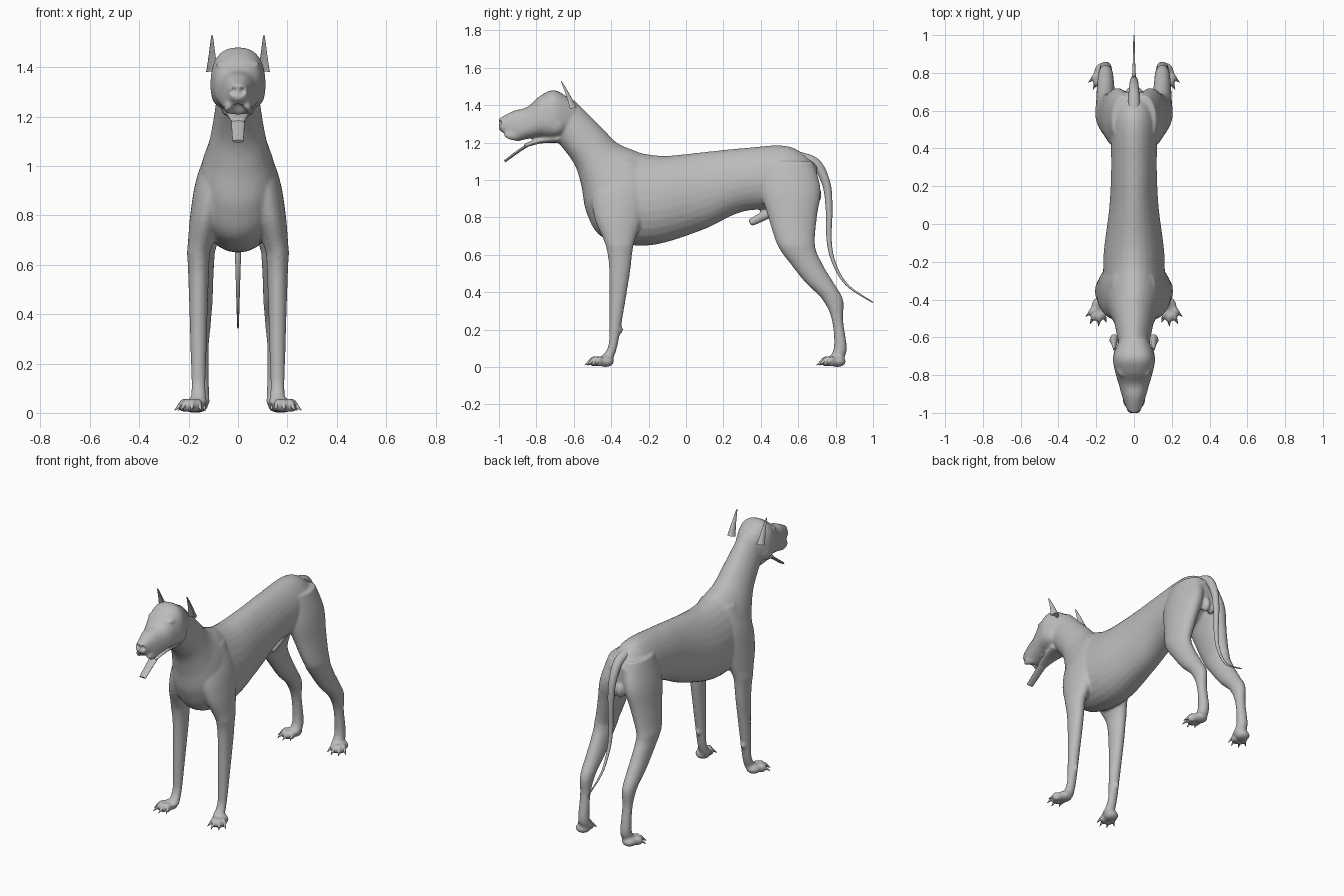
import bpy, bmesh, math
from mathutils import Vector, Matrix

cube = bpy.data.objects.get("Cube")
if cube:
    bpy.data.objects.remove(cube)

grey = bpy.data.materials.new("plain grey")
grey.use_nodes = True
colour = (.5, .5, .5, 1)
grey.diffuse_color = colour
grey.node_tree.nodes["Principled BSDF"].inputs["Base Color"].default_value = colour


def smooth_rows(rows, steps=6):
    """Catmull-Rom interpolation between the given rows of values."""
    out = []
    last = len(rows) - 1
    for i in range(last):
        before, start, end, after = (Vector(rows[min(max(k, 0), last)])
                                     for k in range(i - 1, i + 3))
        leave, arrive = (end - before) / 2, (after - start) / 2
        for step in range(steps):
            t = step / steps
            blend = t * t * (3 - 2 * t)
            out.append(start.lerp(end, blend) + leave * t * (1 - t) ** 2
                       - arrive * t * t * (1 - t))
    return out + [Vector(rows[last])]


def loft(bm, sections, side=1, square=1, egg=0, cup=1, segments=28):
    """Skin through sections: (near y, near z, far y, far z, centre x, half width)."""
    rings = []
    for near_y, near_z, far_y, far_z, centre, width in sections:
        ring = []
        for k in range(segments):
            angle = math.tau * k / segments
            u, v = (math.copysign(abs(c) ** square, c)
                    for c in (math.cos(angle), math.sin(angle)))
            u *= 1 - egg * v
            v = v if v > 0 else v * cup
            ring.append(bm.verts.new((side * (centre + width * u),
                                      (near_y + far_y + v * (far_y - near_y)) / 2,
                                      (near_z + far_z + v * (far_z - near_z)) / 2)))
        rings.append(ring)
    for low, high in zip(rings, rings[1:]):
        for k in range(segments):
            bm.faces.new((low[k - 1], low[k], high[k], high[k - 1]))
    bm.faces.new(rings[0])
    bm.faces.new(rings[-1])


def limb(bm, profile, centre, side):
    """Leg from level cuts (height, front, back); deeper cuts are wider and lean inward."""
    loft(bm, [(front, z, back, z, centre - .22 * max(0, z - .65), .02 + .18 * (back - front))
              for z, front, back in smooth_rows(profile)], side)


def tube(bm, path, start, end, flat=1, power=1, centre=0, side=1, cup=1):
    """Tapering tube along a path of (y, z) points, flattened across its thickness."""
    points = smooth_rows(path)
    last = len(points) - 1
    sections = []
    for i, point in enumerate(points):
        along = (points[min(i + 1, last)] - points[max(i - 1, 0)]).normalized()
        width = start + (end - start) * (i / last) ** power
        across = Vector((along.y, -along.x)) * width * flat
        sections.append((*(point - across), *(point + across), centre, width))
    loft(bm, sections, side, cup=cup)


def ball(bm, place, size, yaw=0):
    matrix = (Matrix.Translation(place) @ Matrix.Rotation(yaw, 4, "Z")
              @ Matrix.Diagonal((*size, 1)))
    bmesh.ops.create_uvsphere(bm, u_segments=20, v_segments=12, radius=1, matrix=matrix)


def claw(bm, start, end, radius):
    axis = end - start
    turn = axis.to_track_quat("Z", "Y").to_matrix().to_4x4()
    bmesh.ops.create_cone(bm, cap_ends=True, segments=10, radius1=radius,
                          radius2=radius / 8, depth=axis.length,
                          matrix=Matrix.Translation((start + end) / 2) @ turn)


def finish(bm, name):
    bmesh.ops.recalc_face_normals(bm, faces=bm.faces)
    mesh = bpy.data.meshes.new(name)
    bm.to_mesh(mesh)
    bm.free()
    mesh.materials.append(grey)
    obj = bpy.data.objects.new(name, mesh)
    bpy.context.collection.objects.link(obj)
    bpy.ops.object.select_all(action="DESELECT")
    obj.select_set(True)
    bpy.context.view_layer.objects.active = obj
    bpy.ops.object.shade_smooth_by_angle(angle=math.radians(60))
    return obj


body, claws, eyes, ears, tongue, tail = (bmesh.new() for part in range(6))

# Neck, chest, belly and rump: underside point, topline point, half width
trunk = [(-.7, 1.22, -.6, 1.43, .08), (-.6, 1.09, -.45, 1.28, .1),
         (-.56, .97, -.37, 1.2, .12), (-.53, .82, -.28, 1.16, .15),
         (-.44, .69, -.22, 1.14, .16), (-.2, .65, -.1, 1.13, .16),
         (.08, .73, .1, 1.15, .13), (.3, .83, .3, 1.17, .12),
         (.55, .86, .55, 1.18, .12), (.7, .97, .7, 1.08, .07)]
loft(body, [(*row[:4], 0, row[4]) for row in smooth_rows(trunk)], egg=.12)

# Skull and muzzle: upright cuts of (y, bottom, top, half width)
head = [(-.6, 1.25, 1.42, .07), (-.7, 1.22, 1.48, .11), (-.78, 1.23, 1.45, .1),
        (-.85, 1.22, 1.39, .08), (-.92, 1.21, 1.37, .06), (-1, 1.27, 1.33, .03)]
loft(body, [(y, low, y, high, 0, width) for y, low, high, width in smooth_rows(head)],
     square=.8, egg=.08)

# Nose pad, lower jaw and belly sheath
ball(body, (0, -.97, 1.31), (.035, .03, .03))
tube(body, [(-.68, 1.22), (-.78, 1.21), (-.87, 1.18)], .07, .03, flat=.3)
tube(body, [(.34, .77), (.4, .8), (.47, .84)], .02, .03)

# Legs from shoulder and hip down to the ankle
front_leg = [(1.1, -.42, -.25), (.95, -.5, -.2), (.8, -.49, -.23), (.65, -.43, -.28),
             (.5, -.41, -.3), (.2, -.41, -.35), (.1, -.42, -.37), (.04, -.47, -.39)]
hind_leg = [(1.1, .42, .68), (.95, .4, .72), (.8, .44, .7), (.65, .49, .69),
            (.55, .56, .73), (.45, .64, .79), (.36, .73, .84), (.25, .78, .84),
            (.1, .79, .86), (.04, .75, .84)]

for side in (-1, 1):
    limb(body, front_leg, .16, side)
    limb(body, hind_leg, .15, side)
    # Brow, cheek, lip, rear pouch and wrist pad
    ball(body, (side * .06, -.78, 1.41), (.03, .03, .015), side / 2)
    ball(body, (side * .07, -.7, 1.3), (.04, .06, .06))
    ball(body, (side * .035, -.92, 1.24), (.025, .055, .03))
    ball(body, (side * .02, .69, .92), (.025, .035, .05))
    ball(body, (side * .16, -.35, .2), (.015, .015, .02))
    # Paws: heel pad and four splayed toes with claws
    for heel in (Vector((side * .18, -.43, .03)), Vector((side * .165, .81, .03))):
        ball(body, heel, (.045, .045, .03))
        for i in range(4):
            yaw = side * .28 + (i - 1.5) * .42
            ahead = Vector((math.sin(yaw), -math.cos(yaw), 0))
            toe = heel + ahead * (.045 if i in (0, 3) else .06)
            ball(body, toe, (.018, .034, .028), yaw)
            claw(claws, toe + ahead * .024, toe + ahead * .052 - Vector((0, 0, .02)), .01)
    # Eyes and cupped upright ears
    ball(eyes, (side * .06, -.8, 1.387), (.02, .015, .011), side * .6)
    tube(ears, [(-.62, 1.38), (-.64, 1.45), (-.67, 1.53)], .025, .002,
         flat=1.5, centre=.105, side=side, cup=-.2)

# Fuse the body into one soft skin
dog = finish(body, "body")
fuse = dog.modifiers.new("fuse", "REMESH")
fuse.mode, fuse.voxel_size = "VOXEL", .008
soften = dog.modifiers.new("soften", "SMOOTH")
soften.factor, soften.iterations = .5, 7
for name in ("fuse", "soften"):
    bpy.ops.object.modifier_apply(modifier=name)


def press(centre, radius, push):
    """Push the skin near a point with a soft falloff."""
    for v in dog.data.vertices:
        near = 1 - (v.co - Vector(centre)).length / radius
        if near > 0:
            v.co += Vector(push) * near * near * (3 - 2 * near)


# Nostrils and the arch under the lip
for side in (-1, 1):
    press((side * .02, -1, 1.305), .02, (0, .02, 0))
press((0, -.95, 1.215), .05, (0, .01, .03))
bpy.ops.object.shade_smooth()

# Tongue hanging forward and long tapering tail
tube(tongue, [(-.74, 1.22), (-.84, 1.19), (-.97, 1.1)], .035, .022, flat=.3)
tube(tail, [(.58, 1.12), (.69, 1.09), (.75, .98), (.765, .84), (.765, .68),
            (.79, .56), (.86, .44), (1, .345)], .04, .003, power=.6)

finish(eyes, "eyes")
finish(ears, "ears")
finish(tongue, "tongue")
finish(tail, "tail")
finish(claws, "claws")
